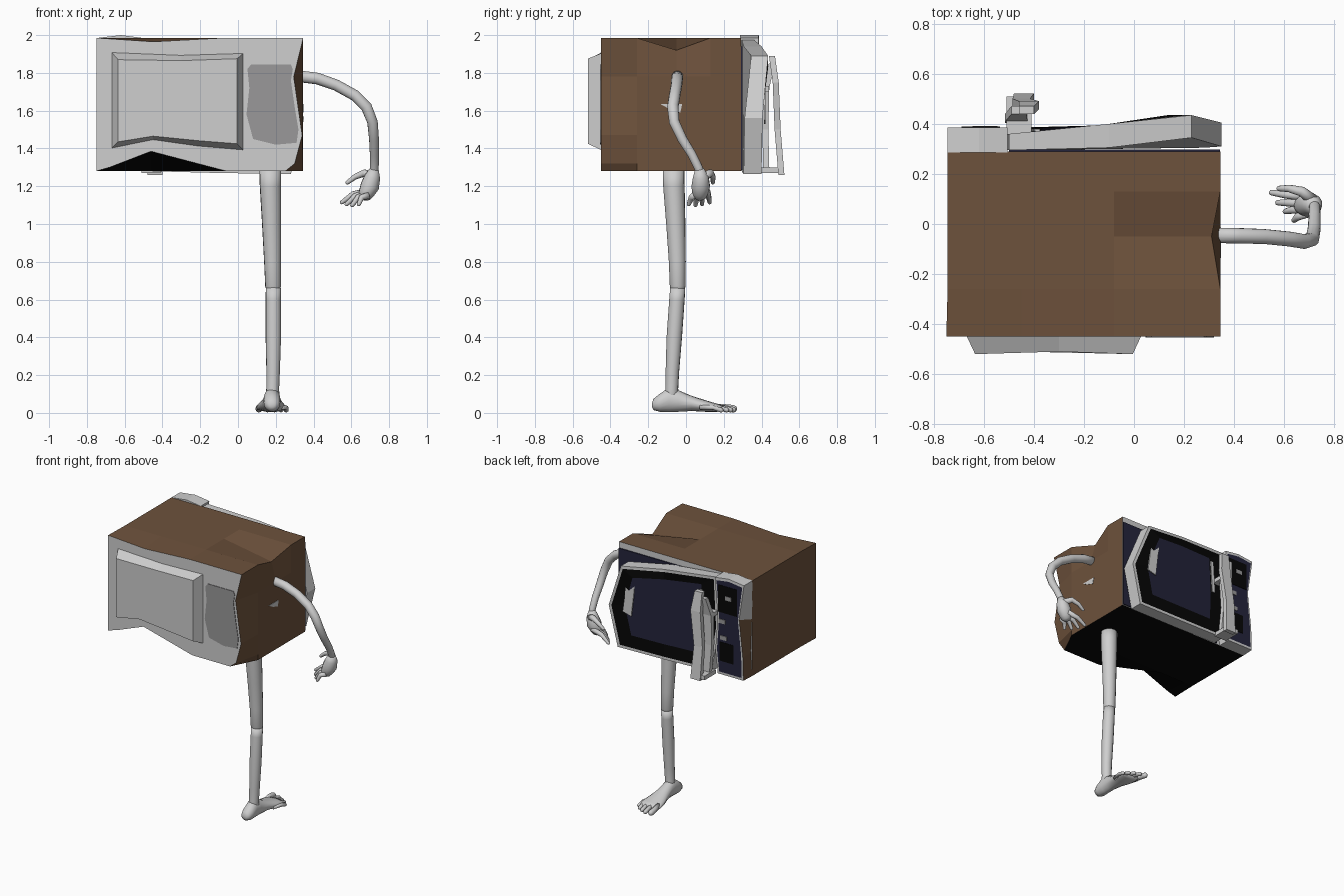
import bpy, bmesh, math
from mathutils import Vector


def material(name, rgb):
    m = bpy.data.materials.new(name)
    m.diffuse_color = (*rgb, 1)
    return m


GREY = material("light grey", (0.62, 0.62, 0.62))
MID = material("mid grey", (0.32, 0.315, 0.32))
BROWN = material("brown", (0.155, 0.084, 0.045))
BLACK = material("black", (0.002, 0.002, 0.002))
NAVY = material("navy", (0.018, 0.018, 0.045))


def loft(name, loops, mats, rule=None, smooth=False):
    """Bridge equal loops of points and cap both ends.
    rule(ring, segment) gives the material index; ring is 'start' or 'end' for caps."""
    bm = bmesh.new()
    rings = [[bm.verts.new(p) for p in lp] for lp in loops]
    n = len(rings[0])
    idx = rule or (lambda r, s: 0)
    for r in range(len(rings) - 1):
        for s in range(n):
            t = (s + 1) % n
            f = bm.faces.new((rings[r][s], rings[r][t], rings[r + 1][t], rings[r + 1][s]))
            f.material_index = idx(r, s)
    bm.faces.new(rings[0][::-1]).material_index = idx('start', 0)
    bm.faces.new(rings[-1]).material_index = idx('end', 0)
    bmesh.ops.recalc_face_normals(bm, faces=bm.faces)
    for f in bm.faces:
        f.smooth = smooth
    me = bpy.data.meshes.new(name)
    bm.to_mesh(me)
    bm.free()
    for m in mats:
        me.materials.append(m)
    ob = bpy.data.objects.new(name, me)
    bpy.context.collection.objects.link(ob)
    return ob


def tube(name, pts, radii, sides=14):
    """Smooth round-ended limb along a path with a radius at every point."""
    pts, radii = [Vector(p) for p in pts], list(radii)
    d, r, end = (pts[-1] - pts[-2]).normalized(), radii[-1], pts[-1]
    for a in (35, 60, 80):
        pts.append(end + d * r * math.sin(math.radians(a)))
        radii.append(r * math.cos(math.radians(a)))
    loops, prev, u = [], None, None
    for i, p in enumerate(pts):
        d = (pts[min(i + 1, len(pts) - 1)] - pts[max(i - 1, 0)]).normalized()
        u = d.orthogonal().normalized() if u is None else prev.rotation_difference(d) @ u
        v, prev = d.cross(u), d
        loops.append([p + (u * math.cos(a) + v * math.sin(a)) * radii[i]
                      for a in (2 * math.pi * k / sides for k in range(sides))])
    return loft(name, loops, [GREY], smooth=True)


def at_y(loop, y):
    return [(x, y, z) for x, z in loop]


def plate(name, loop, y, mat, thick=0.006):
    return loft(name, [at_y(loop, y), at_y(loop, y + thick)], [mat])


def rect(x0, x1, z0, z1):
    return [(x0, z0), (x1, z0), (x1, z1), (x0, z1)]


# dented box body: cross-sections from front to back
front = [(-.75, 1.985), (-.45, 1.965), (-.08, 1.985), (.345, 1.985), (.295, 1.78), (.34, 1.47),
         (.30, 1.32), (.25, 1.28), (-.06, 1.28), (-.46, 1.385), (-.68, 1.30), (-.75, 1.28)]
plain = [(-.745, 1.985), (-.45, 1.985), (-.08, 1.985), (.345, 1.985), (.345, 1.78), (.345, 1.47),
         (.345, 1.32), (.345, 1.28), (-.06, 1.28), (-.46, 1.28), (-.68, 1.28), (-.745, 1.28)]
dent = list(plain)
dent[3] = (.31, 1.92)


def body_rule(r, s):
    if r in ('start', 'end'):
        return 1
    return 2 if 7 <= s <= 10 else 0


loft("body", [at_y(front, -.45), at_y(plain, -.26), at_y(dent, -.05), at_y(plain, .13),
              at_y(plain, .29)], [BROWN, GREY, BLACK], body_rule)
# dark inner face behind the door, and the small pale patch under the arm
plate("inner_face", rect(-.5, .343, 1.285, 1.94), .289, NAVY, .009)
loft("side_patch", [[(x, -.135, 1.635), (x, -.02, 1.635), (x, -.03, 1.59), (x, -.09, 1.61)]
                    for x in (.342, .348)], [GREY])

# raised front panel and darker patch beside it
outer = [(-.67, 1.91), (-.3, 1.895), (.03, 1.905), (.03, 1.39), (-.2, 1.41), (-.45, 1.445), (-.67, 1.40)]
inner = [(-.635, 1.87), (-.3, 1.865), (-.005, 1.875), (-.005, 1.425), (-.2, 1.44), (-.45, 1.465), (-.635, 1.435)]
ys = [-.52, -.51, -.52, -.52, -.51, -.51, -.52]
loft("front_panel", [at_y(outer, -.445), [(x, y, z) for (x, z), y in zip(inner, ys)]], [GREY])
plate("front_patch", [(.05, 1.82), (.07, 1.845), (.28, 1.845), (.29, 1.82), (.28, 1.76), (.30, 1.62),
                      (.32, 1.5), (.31, 1.43), (.2, 1.42), (.08, 1.45), (.045, 1.58), (.06, 1.72)],
      -.454, MID)

# warped door on the back, with black surround and navy window
door = [(-.5, 1.975), (-.1, 1.94), (.23, 1.89), (.35, 1.56), (.28, 1.265), (-.1, 1.27), (-.48, 1.28), (-.52, 1.6)]
door_front = [.36, .40, .435, .405, .40, .395, .385, .36]
door_back = [.295, .305, .345, .31, .305, .30, .295, .295]


def door_loop(sx, sz, depth, dz=0.0):
    return [(-.09 + (x + .09) * sx, y, 1.6 + dz + (z - 1.6) * sz) for (x, z), y in zip(door, depth)]


loft("door", [door_loop(1, 1, door_back), door_loop(1, 1, door_front),
              door_loop(.95, .94, door_front), door_loop(.70, .72, door_front, .02)],
     [GREY, BLACK, NAVY], lambda r, s: {2: 1, 'end': 2}.get(r, 0))
# pale strips at both edges of the window
loft("window_strip_right", [[(.12, y, 1.82), (.19, y, 1.80), (.225, y, 1.55), (.155, y, 1.53)]
                            for y in (.413, .421)], [GREY])
loft("window_strip_left", [[(-.40, y, 1.86), (-.375, y, 1.86), (-.39, y, 1.62), (-.415, y, 1.62)]
                           for y in (.371, .379)], [GREY])

# control column beside the door
column = [(-.745, 1.985), (-.62, 2.0), (-.505, 1.985), (-.53, 1.7), (-.51, 1.45), (-.53, 1.28),
          (-.745, 1.28), (-.735, 1.45), (-.745, 1.7)]
wavy = column[:6] + [(-.74, 1.28), (-.735, 1.45), (-.705, 1.72)]
small = [(-.63 + (x + .63) * .88, 1.625 + (z - 1.625) * .95) for x, z in wavy]
loft("control_column", [at_y(column, .285), at_y(wavy, .385), at_y(small, .386)],
     [GREY, NAVY, BROWN], lambda r, s: 1 if r == 'end' else 2 if r == 0 and 6 <= s <= 7 else 0)
plate("control_display", rect(-.69, -.535, 1.74, 1.94), .383, BLACK)
plate("control_keys", rect(-.66, -.545, 1.38, 1.52), .383, BLACK)
for i, (x, z) in enumerate(((-.62, 1.84), (-.57, 1.66), (-.58, 1.54))):
    plate("control_button_%d" % (i + 1), rect(x - .025, x + .025, z, z + .03), .386, MID)


# door handle made of square bars
def bar(name, pts, widths, t=.016):
    loft(name, [[(x - w, y - t, z), (x + w, y - t, z), (x + w, y + t, z), (x - w, y + t, z)]
                for (x, y, z), w in zip(pts, widths)], [GREY])


bar("handle_grip", [(-.43, .455, 1.89), (-.42, .475, 1.75), (-.45, .485, 1.5), (-.44, .505, 1.26)],
    [.03, .04, .035, .04])
bar("handle_mount", [(-.46, .455, 1.85), (-.47, .425, 1.72), (-.48, .42, 1.5), (-.46, .425, 1.29)],
    [.03, .045, .035, .04])
for nm, z, y0, y1 in (("handle_foot_top", 1.70, .36, .44), ("handle_foot_bottom", 1.27, .38, .51)):
    loft(nm, [[(-.51, y, z), (-.41, y, z), (-.41, y, z + .03), (-.51, y, z + .03)] for y in (y0, y1)], [GREY])

# arm
tube("arm", [(.30, -.045, 1.785), (.42, -.047, 1.77), (.52, -.05, 1.735), (.62, -.06, 1.68), (.68, -.07, 1.62),
             (.712, -.062, 1.54), (.72, -.02, 1.45), (.722, .03, 1.37), (.722, .065, 1.30), (.72, .075, 1.27)],
     [.031, .031, .03, .03, .03, .028, .026, .024, .023, .022])

# hand: palm, fingers and thumb
tube("palm", [(.722, .07, 1.29), (.712, .078, 1.25), (.698, .078, 1.20), (.68, .075, 1.165)],
     [.024, .042, .050, .042])
for i, (x, y, z) in enumerate([(.55, .125, 1.115), (.575, .085, 1.105), (.605, .05, 1.10), (.64, .015, 1.105)]):
    root = Vector((.69, .075 + (y - .068) * .6, 1.175 - i * .008))
    tip = Vector((x, y, z))
    mid = root.lerp(tip, .5) + Vector((-.012, 0, .012))
    tube("finger_%d" % (i + 1), [root, mid, tip], [.019, .016, .011], 10)
tube("thumb", [(.715, .095, 1.25), (.67, .13, 1.27), (.62, .142, 1.25), (.58, .142, 1.22)],
     [.024, .020, .015, .011], 10)

# leg
tube("thigh", [(.17, -.066, 1.30), (.172, -.064, 1.2), (.178, -.054, 1.0), (.183, -.046, .8), (.186, -.044, .67)],
     [.058, .057, .051, .045, .042])
tube("shin", [(.187, -.044, .66), (.187, -.048, .6), (.187, -.062, .4), (.186, -.072, .22), (.184, -.075, .13),
              (.182, -.076, .08)], [.040, .041, .041, .036, .034, .038])

# foot: elliptical sections from heel to ball (y, centre x, half width, bottom, top)
sections = [(-.18, .18, .012, .03, .05), (-.172, .18, .032, .015, .075), (-.14, .18, .044, .006, .10),
            (-.09, .18, .044, .004, .135), (-.04, .18, .044, .006, .12), (.03, .178, .055, .010, .09),
            (.10, .176, .072, .006, .068), (.16, .176, .080, .005, .050), (.195, .172, .066, .010, .04)]
ring = [2 * math.pi * k / 16 for k in range(16)]
loft("foot", [[(cx + w * math.cos(a), y, (lo + hi) / 2 + (hi - lo) / 2 * math.sin(a)) for a in ring]
              for y, cx, w, lo, hi in sections], [GREY], smooth=True)
toes = [(.112, .25, .020), (.158, .250, .015), (.195, .235, .014), (.228, .215, .013), (.255, .185, .013)]
for i, (x, y, r) in enumerate(toes):
    tube("toe_%d" % (i + 1), [(.178 + (x - .178) * .75, y - .11, .030), (x, y - .04, .028), (x, y, r + .002)],
         [r, r * .9, r], 10)
